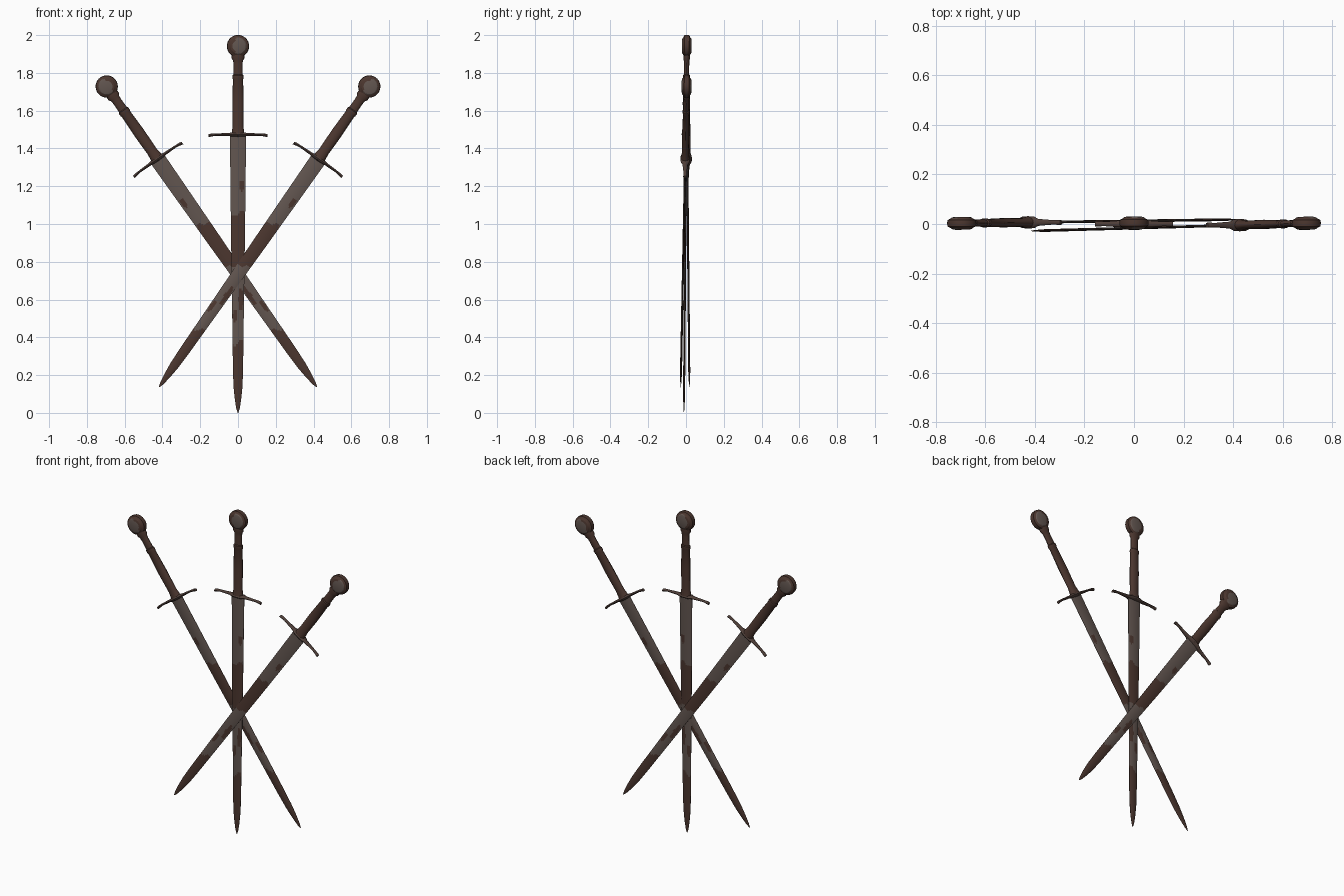
import bpy, math
from mathutils import Vector, Matrix

if "Cube" in bpy.data.objects:
    bpy.data.objects.remove(bpy.data.objects["Cube"])


def material(name, rgb):
    m = bpy.data.materials.new(name)
    m.diffuse_color = (*rgb, 1)
    m.use_nodes = True
    m.node_tree.nodes["Principled BSDF"].inputs["Base Color"].default_value = m.diffuse_color
    return m


STEEL = material("dull steel", (0.122, 0.092, 0.080))
RUST = material("rust brown", (0.071, 0.037, 0.028))
DARK = material("dark iron", (0.080, 0.050, 0.041))


def interp(table, t):
    for a, b in zip(table, table[1:]):
        if t <= b[0]:
            f = (t - a[0]) / (b[0] - a[0])
            return [p + (q - p) * f for p, q in zip(a[1:], b[1:])]
    return table[-1][1:]


def loft(name, rings, place, mats, rule=None, angle=35):
    """Skin a list of equal-length rings, cap both ends."""
    n = len(rings[0])
    verts = [v for r in rings for v in r]
    faces = [(i * n + j, i * n + (j + 1) % n, (i + 1) * n + (j + 1) % n, (i + 1) * n + j)
             for i in range(len(rings) - 1) for j in range(n)]
    faces += [tuple(range(n))[::-1], tuple(range(len(verts) - n, len(verts)))]
    me = bpy.data.meshes.new(name)
    me.from_pydata(verts, [], faces)
    for m in mats:
        me.materials.append(m)
    ob = bpy.data.objects.new(name, me)
    bpy.context.collection.objects.link(ob)
    bpy.context.view_layer.objects.active = ob
    for o in bpy.context.selected_objects:
        o.select_set(False)
    ob.select_set(True)
    bpy.ops.object.mode_set(mode='EDIT')
    bpy.ops.mesh.select_all(action='SELECT')
    bpy.ops.mesh.normals_make_consistent(inside=False)
    bpy.ops.object.mode_set(mode='OBJECT')
    if rule:
        for p in me.polygons:
            p.material_index = rule(p.center)
    bpy.ops.object.shade_smooth_by_angle(angle=math.radians(angle))
    ob.matrix_world = place
    return ob


def ellipse(n, a, b):
    return [(a * math.cos(2 * math.pi * k / n), b * math.sin(2 * math.pi * k / n)) for k in range(n)]


# distance below pommel centre, half width
BLADE = [(0.465, 0.043), (1.0, 0.037), (1.4, 0.031), (1.7, 0.027), (1.80, 0.024),
         (1.87, 0.017), (1.92, 0.009), (1.942, 0.002)]
# distance, half width, half depth
GRIP = [(0.045, 0.034, 0.018), (0.065, 0.034, 0.018), (0.078, 0.026, 0.015), (0.095, 0.024, 0.014),
        (0.150, 0.025, 0.014), (0.155, 0.030, 0.018), (0.172, 0.030, 0.018), (0.177, 0.027, 0.016),
        (0.300, 0.030, 0.019), (0.420, 0.028, 0.017), (0.452, 0.032, 0.021), (0.468, 0.034, 0.023)]
# position along guard, drop, half height, half depth
GUARD = [(0, 0, 0.013, 0.025), (0.03, 0, 0.011, 0.023), (0.05, 0, 0.008, 0.014),
         (0.12, 0.001, 0.006, 0.009), (0.145, 0.004, 0.008, 0.010), (0.157, 0.007, 0.008, 0.010)]
# pommel disc profile: depth, radius
POMMEL = [(-0.026, 0.030), (-0.023, 0.041), (-0.019, 0.045), (-0.013, 0.057), (0, 0.059),
          (0.013, 0.057), (0.019, 0.045), (0.023, 0.041), (0.026, 0.030)]
# rust spots: across, distance, radii
SPOTS = [(0.020, 0.74, 0.014, 0.030), (-0.018, 0.91, 0.011, 0.018),
         (0.016, 1.34, 0.013, 0.060), (-0.016, 1.43, 0.012, 0.035)]


def sword(label, pommel, tip, sign):
    z = (Vector(pommel) - Vector(tip)).normalized()
    x = Vector((0, 1, 0)).cross(z).normalized()
    y = z.cross(x)
    place = Matrix.Translation(pommel) @ Matrix((x, y, z)).transposed().to_4x4()

    def blade_rust(c):
        u, s = c.x * sign, -c.z
        w = s + 0.5 * u + 0.008 * math.sin(130 * u)
        if 0.89 < w < 1.16 or w > 1.57 or s < 0.475:
            return 1
        return int(any(((u - a) / p) ** 2 + ((s - b) / q) ** 2 < 1 for a, b, p, q in SPOTS))

    # blade: flattened lens section with fine rows so the rust areas have clean edges
    rings = []
    rows = 130
    for i in range(rows + 1):
        s = 0.465 + (1.942 - 0.465) * i / rows
        w = interp(BLADE, s)[0]
        t = 0.0055 * min(1, w / 0.02)
        us = [-1 + k / 5 for k in range(11)]
        top = [(w * u, t * (1 - 0.85 * u * u), -s) for u in us]
        low = [(w * u, -t * (1 - 0.85 * u * u), -s) for u in reversed(us)]
        rings.append(top + low)
    loft(label + "_blade", rings, place, [STEEL, RUST], blade_rust)

    # grip with collar and ring
    rings = [[(a, b, -s) for a, b in ellipse(16, hw, hd)] for s, hw, hd in GRIP]
    loft(label + "_grip", rings, place, [RUST])

    # cross guard, both arms
    arms = [(-p, *r) for p, *r in reversed(GUARD[1:])] + [tuple(g) for g in GUARD]
    rings = [[(p, b, -0.468 - d + a) for a, b in ellipse(12, hh, hd)] for p, d, hh, hd in arms]
    loft(label + "_guard", rings, place, [DARK])

    # disc pommel, rust on part of it
    rings = [[(a, d, b) for a, b in ellipse(32, r, r)] for d, r in POMMEL]
    loft(label + "_pommel", rings, place, [STEEL, RUST],
         lambda c: int(math.hypot(c.x, c.z) > 0.047 or (abs(c.y) < 0.0255 and c.x * sign < -0.012)), 25)


sword("middle_sword", (0, 0.004, 1.942), (0, -0.011, 0), 1)
sword("right_sword", (0.695, 0.003, 1.728), (-0.417, -0.028, 0.137), 1)
sword("left_sword", (-0.695, 0.003, 1.728), (0.417, 0.018, 0.137), -1)
